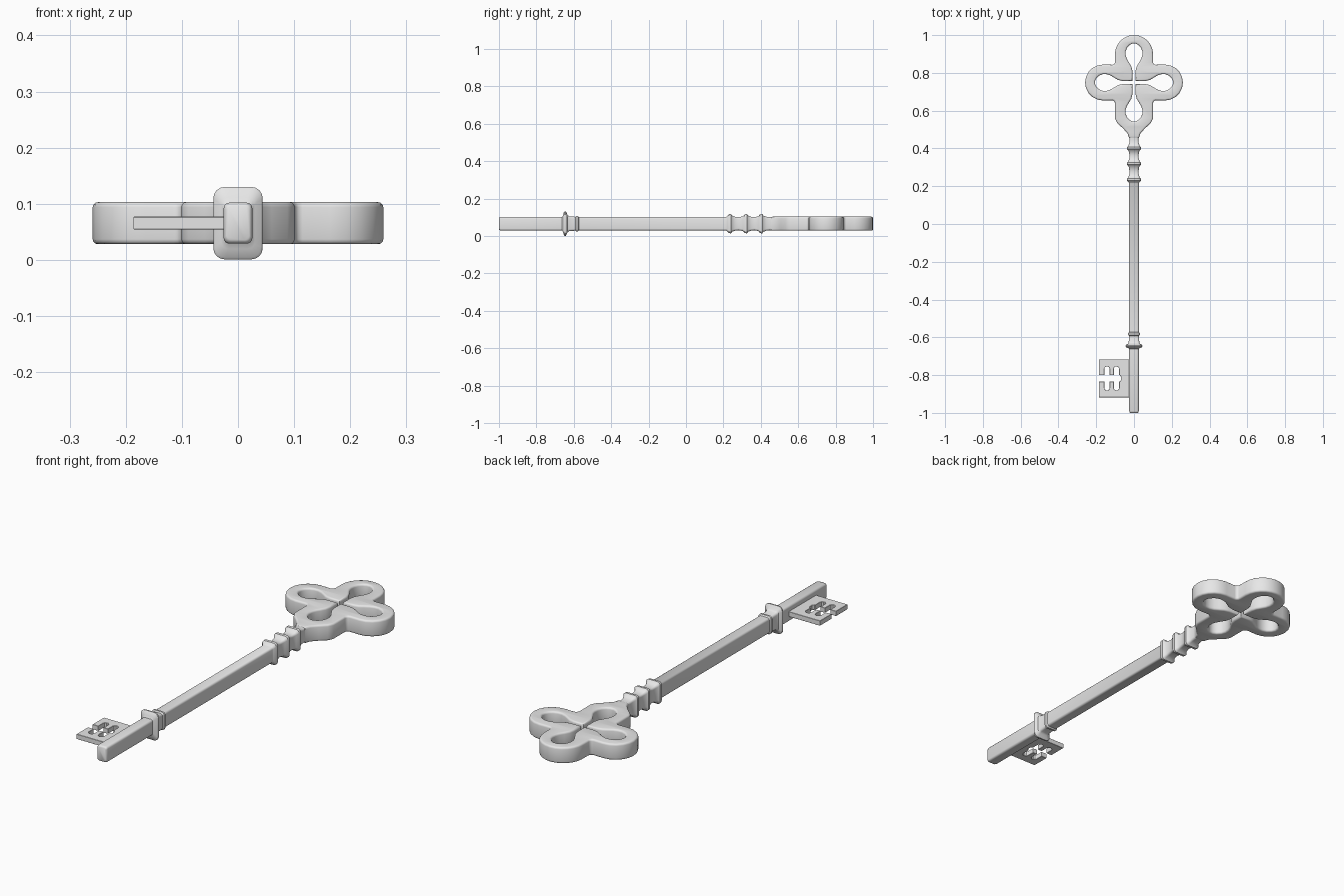
import bpy, bmesh, math

if "Cube" in bpy.data.objects:
    bpy.data.objects.remove(bpy.data.objects["Cube"])

ZC = 0.0655  # mid height of the key

metal = bpy.data.materials.new("grey metal")
metal.diffuse_color = (0.8, 0.8, 0.8, 1)
metal.use_nodes = True
metal.node_tree.nodes["Principled BSDF"].inputs["Base Color"].default_value = metal.diffuse_color


def finish(ob, angle):
    bpy.ops.object.select_all(action='DESELECT')
    bpy.context.view_layer.objects.active = ob
    ob.select_set(True)
    if ob.type == 'CURVE':
        bpy.ops.object.convert(target='MESH')
        ob = bpy.context.object
    bm = bmesh.new()
    bm.from_mesh(ob.data)
    bmesh.ops.remove_doubles(bm, verts=bm.verts, dist=1e-5)
    bmesh.ops.recalc_face_normals(bm, faces=bm.faces)
    bm.to_mesh(ob.data)
    bm.free()
    ob.data.materials.clear()
    ob.data.materials.append(metal)
    bpy.ops.object.shade_smooth_by_angle(angle=math.radians(angle))


def plate(name, loops, half, bevel, res=2):
    """Flat plate with holes from 2D loops."""
    cu = bpy.data.curves.new(name, 'CURVE')
    cu.dimensions = '2D'
    cu.fill_mode = 'BOTH'
    cu.extrude = half - bevel
    cu.bevel_depth = bevel
    cu.bevel_resolution = res
    cu.offset = -bevel
    for pts in loops:
        sp = cu.splines.new('POLY')
        sp.points.add(len(pts) - 1)
        for p, (x, y) in zip(sp.points, pts):
            p.co = (x, y, 0, 1)
        sp.use_cyclic_u = True
    ob = bpy.data.objects.new(name, cu)
    bpy.context.collection.objects.link(ob)
    ob.location.z = ZC
    finish(ob, 35)


def arc(cx, cy, r, a0, a1, n):
    return [(cx + r * math.cos(math.radians(a0 + (a1 - a0) * i / n)),
             cy + r * math.sin(math.radians(a0 + (a1 - a0) * i / n))) for i in range(n + 1)]


# Bow: four-lobed outline, right half mirrored to the left
CY = 0.749
right = [(0.026, 0.455), (0.034, 0.480), (0.060, 0.508), (0.088, 0.533), (0.101, 0.558)]
right += arc(0.115, 0.641, 0.014, 180, 90, 3)
right += arc(0.164, CY, 0.095, -90, 90, 10)
right += arc(0.115, 0.857, 0.014, 270, 180, 3)
right += arc(0, 0.899, 0.101, 0, 90, 6)
outer = right + [(-x, y) for x, y in reversed(right[:-1])]

# Cross-shaped opening made of four teardrops
side = [(0.007, 0.007), (0.06, 0.008), (0.085, 0.014), (0.105, 0.026), (0.125, 0.038),
        (0.145, 0.044), (0.165, 0.044), (0.184, 0.037), (0.198, 0.024), (0.206, 0.009)]
leaf = [(d, -w) for d, w in side[1:]] + [(d, w) for d, w in reversed(side[1:])] + [(0.008, 0.008)]
hole = []
for k in range(4):
    c, s = round(math.cos(k * math.pi / 2)), round(math.sin(k * math.pi / 2))
    hole += [(c * x - s * y, CY + s * x + c * y) for x, y in leaf]
plate("bow", [outer, hole], 0.0375, 0.009)

# Bit: flat plate with a slot crossed by two round-ended notches
BY, G, E = -0.8175, 0.017, 0.064
top = [(-0.186, BY + G)]
for cx in (-0.143, -0.093):
    top += [(cx - 0.014, BY + G)] + arc(cx, BY + E - 0.014, 0.014, 180, 0, 5) + [(cx + 0.014, BY + G)]
top += [(-0.075, BY + G), (-0.069, BY + 0.009)]
low = [(x, 2 * BY - y) for x, y in reversed(top)]
plate("bit", [top + low + [(-0.186, -0.918), (0, -0.918), (0, -0.717), (-0.186, -0.717)]],
      0.0115, 0.001, 0)

# Shaft: rounded rectangle swept along y with (y, half width, half height, corner radius)
HX, HZ, R = 0.0265, 0.0365, 0.010
rings = [(-1.0, 0.020, 0.030, 0.008), (-0.997, 0.0235, 0.0345, R), (-0.99, 0.0255, HZ, R),
         (-0.662, 0.0255, HZ, R), (-0.657, 0.030, 0.046, 0.013), (-0.653, 0.041, 0.061, 0.019),
         (-0.649, 0.044, 0.0645, 0.020), (-0.643, 0.044, 0.0645, 0.020), (-0.639, 0.041, 0.060, 0.018),
         (-0.634, 0.031, 0.046, 0.013), (-0.625, 0.028, 0.040, 0.011), (-0.592, HX, 0.037, R),
         (-0.587, 0.032, 0.042, 0.013), (-0.578, 0.032, 0.042, 0.013), (-0.573, HX, HZ, R),
         (0.215, HX, HZ, R)]
for y in (0.235, 0.320, 0.402):
    rings += [(y - 0.016, 0.028, 0.039, 0.011), (y - 0.006, 0.036, 0.0505, 0.014),
              (y + 0.006, 0.036, 0.0515, 0.014), (y + 0.012, 0.030, 0.043, 0.012),
              (y + 0.028, 0.025, 0.037, R), (y + 0.045, 0.024, 0.035, R)]
rings += [(0.475, 0.025, 0.036, R)]

bm = bmesh.new()
prev = None
for y, hx, hz, r in rings:
    sec = []
    for sx, sz, a in ((1, 1, 0), (-1, 1, 90), (-1, -1, 180), (1, -1, 270)):
        sec += arc(sx * (hx - r), ZC + sz * (hz - r), r, a, a + 90, 4)
    cur = [bm.verts.new((x, y, z)) for x, z in sec]
    n = len(cur)
    if prev:
        for i in range(n):
            bm.faces.new((prev[i], prev[(i + 1) % n], cur[(i + 1) % n], cur[i]))
    else:
        bm.faces.new(cur)
    prev = cur
bm.faces.new(prev)
me = bpy.data.meshes.new("shaft")
bm.to_mesh(me)
bm.free()
shaft = bpy.data.objects.new("shaft", me)
bpy.context.collection.objects.link(shaft)
finish(shaft, 40)
